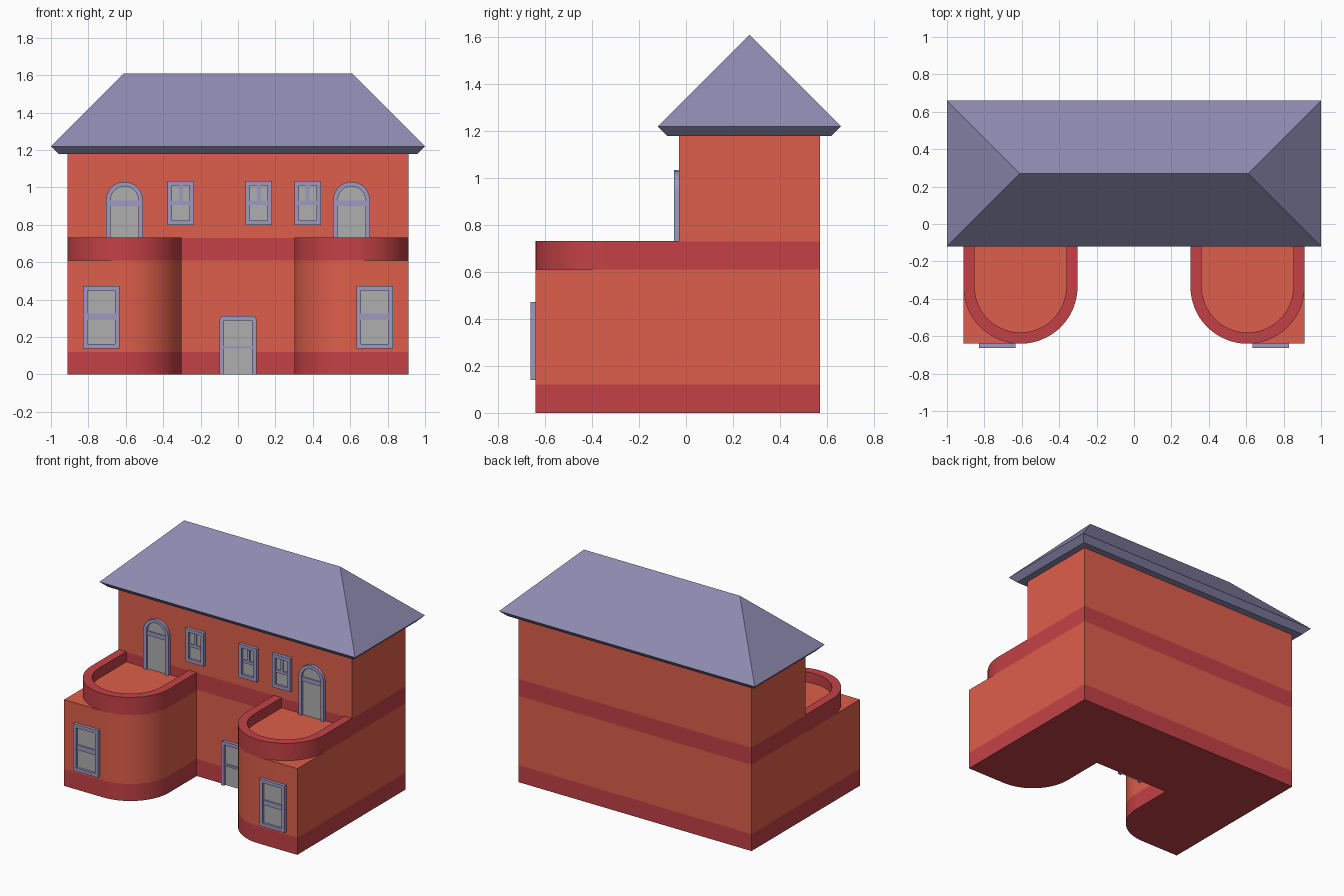
import bpy, bmesh
from math import sin, cos, pi, radians

if "Cube" in bpy.data.objects:
    bpy.data.objects.remove(bpy.data.objects["Cube"])


def material(name, rgb):
    m = bpy.data.materials.new(name)
    m.diffuse_color = (*rgb, 1)
    m.use_nodes = True
    m.node_tree.nodes["Principled BSDF"].inputs["Base Color"].default_value = m.diffuse_color
    return m


WALL = material("wall_orange", (0.73, 0.113, 0.07))
BAND = material("band_red", (0.55, 0.053, 0.061))
ROOF = material("roof_lavender", (0.275, 0.258, 0.445))
TRIM = material("trim_lavender", (0.34, 0.32, 0.55))
GLASS = material("glass_grey", (0.43, 0.43, 0.43))


def prism(bm, pts, levels, mats, upright=False):
    """Extrude an outline through levels; one material index per layer."""
    clean = []
    for p in pts:
        if not clean or abs(p[0] - clean[-1][0]) + abs(p[1] - clean[-1][1]) > 1e-5:
            clean.append(p)
    rings = [[bm.verts.new((a, l, b) if upright else (a, b, l)) for a, b in clean]
             for l in levels]
    n = len(clean)
    for k, m in enumerate(mats):
        for i in range(n):
            j = (i + 1) % n
            f = bm.faces.new((rings[k][i], rings[k][j], rings[k + 1][j], rings[k + 1][i]))
            f.material_index = m
    bm.faces.new(rings[0]).material_index = mats[0]
    bm.faces.new(rings[-1]).material_index = mats[-1]


def finish(name, bm, mats, smooth=False):
    bmesh.ops.recalc_face_normals(bm, faces=bm.faces)
    me = bpy.data.meshes.new(name)
    bm.to_mesh(me)
    bm.free()
    for m in mats:
        me.materials.append(m)
    ob = bpy.data.objects.new(name, me)
    bpy.context.collection.objects.link(ob)
    if smooth:
        bpy.ops.object.select_all(action='DESELECT')
        ob.select_set(True)
        bpy.context.view_layer.objects.active = ob
        bpy.ops.object.shade_smooth_by_angle(angle=radians(30))
    return ob


def arc(cx, cy, r, a0, a1, n=16):
    return [(cx + r * cos(radians(a0 + (a1 - a0) * i / n)),
             cy + r * sin(radians(a0 + (a1 - a0) * i / n))) for i in range(n + 1)]


def rect(x0, x1, y0, y1):
    return [(x0, y0), (x1, y0), (x1, y1), (x0, y1)]


W, BACK, WALL_Y, FRONT = 0.912, 0.57, -0.03, -0.64
CX, R = 0.607, 0.305          # wing centre and rounding radius
CY = FRONT + R

# Lower storey: rear block with two wings, rounded on the inner front corners
half = [(W, BACK), (W, FRONT)] + arc(CX, CY, R, 270, 180) + [(CX - R, WALL_Y)]
bm = bmesh.new()
prism(bm, half + [(-x, y) for x, y in reversed(half)], (0, 0.12, 0.61), (1, 0))
finish("lower_storey", bm, [WALL, BAND], True)

# Upper storey
bm = bmesh.new()
prism(bm, rect(-W, W, WALL_Y, BACK), (0.61, 0.73, 1.185), (1, 0))
finish("upper_storey", bm, [WALL, BAND])


# Balcony parapets and floors
def u_shape(cx, r):
    return [(cx + r, WALL_Y)] + arc(cx, CY, r, 0, -180, 32) + [(cx - r, WALL_Y)]


for side, s in (("left", -1), ("right", 1)):
    bm = bmesh.new()
    prism(bm, u_shape(s * CX, R) + u_shape(s * CX, 0.245)[::-1], (0.605, 0.732), (0,))
    finish(side + "_balcony_parapet", bm, [BAND], True)
    bm = bmesh.new()
    prism(bm, u_shape(s * CX, 0.247), (0.605, 0.66), (0,))
    finish(side + "_balcony_floor", bm, [WALL])

# Hipped roof with sloping eaves underside
bm = bmesh.new()
MID = 0.27


def ring(x, y, z):
    return [bm.verts.new((a, MID + b, z)) for a, b in rect(-x, x, -y, y)]


low, eave = ring(0.96, 0.35, 1.18), ring(1.0, 0.39, 1.22)
r0, r1 = (bm.verts.new((x, MID, 1.61)) for x in (-0.61, 0.61))
bm.faces.new(low)
for i in range(4):
    j = (i + 1) % 4
    bm.faces.new((low[i], low[j], eave[j], eave[i]))
a, b, c, d = eave
for f in ((a, b, r1, r0), (b, c, r1), (c, d, r0, r1), (d, a, r0)):
    bm.faces.new(f)
finish("roof", bm, [ROOF])


# Windows and doors: glass, surrounding frame, optional sill, glazing bars
def opening(x, w, z0, z1, r, inset):
    x0, x1, zt = x - w / 2 + inset, x + w / 2 - inset, z1 - inset
    r = max(r - inset, 0)
    if r == 0:
        return [(x0, z0), (x0, zt), (x1, zt), (x1, z0)]
    return ([(x0, z0)] + arc(x0 + r, zt - r, r, 180, 90, 10)
            + arc(x1 - r, zt - r, r, 90, 0, 10) + [(x1, z0)])


def window(name, x, y, w, z0, z1, r=0.0, fw=0.024, sill=True, bars=()):
    bm = bmesh.new()
    base = z0 + fw if sill else z0
    prism(bm, opening(x, w, z0, z1, r, fw * 0.5), (y + 0.01, y - 0.006), (1,), True)
    prism(bm, opening(x, w, base, z1, r, 0) + opening(x, w, base, z1, r, fw)[::-1],
          (y + 0.01, y - 0.022), (0,), True)
    if sill:
        prism(bm, rect(x - w / 2, x + w / 2, z0, base), (y + 0.01, y - 0.022), (0,), True)
    for bx0, bx1, bz0, bz1 in bars:
        prism(bm, rect(x + bx0, x + bx1, bz0, bz1), (y + 0.005, y - 0.014), (0,), True)
    finish(name, bm, [TRIM, GLASS], r > 0)


for side, s in (("left", -1), ("right", 1)):
    window(side + "_wing_window", s * 0.73, FRONT, 0.195, 0.14, 0.472,
           bars=[(-0.08, 0.08, 0.29, 0.325)])
    window(side + "_balcony_door", s * CX, WALL_Y, 0.196, 0.65, 1.03, r=0.098, sill=False,
           bars=[(-0.08, 0.08, 0.9, 0.93)])
for i, x in enumerate((-0.305, 0.112, 0.372)):
    window("upper_window_%d" % (i + 1), x, WALL_Y, 0.142, 0.80, 1.035,
           bars=[(-0.055, 0.055, 0.907, 0.927), (-0.01, 0.01, 0.927, 1.015)])
window("front_door", 0, WALL_Y, 0.196, 0, 0.313, r=0.02, sill=False,
       bars=[(-0.08, 0.08, 0.138, 0.152)])
